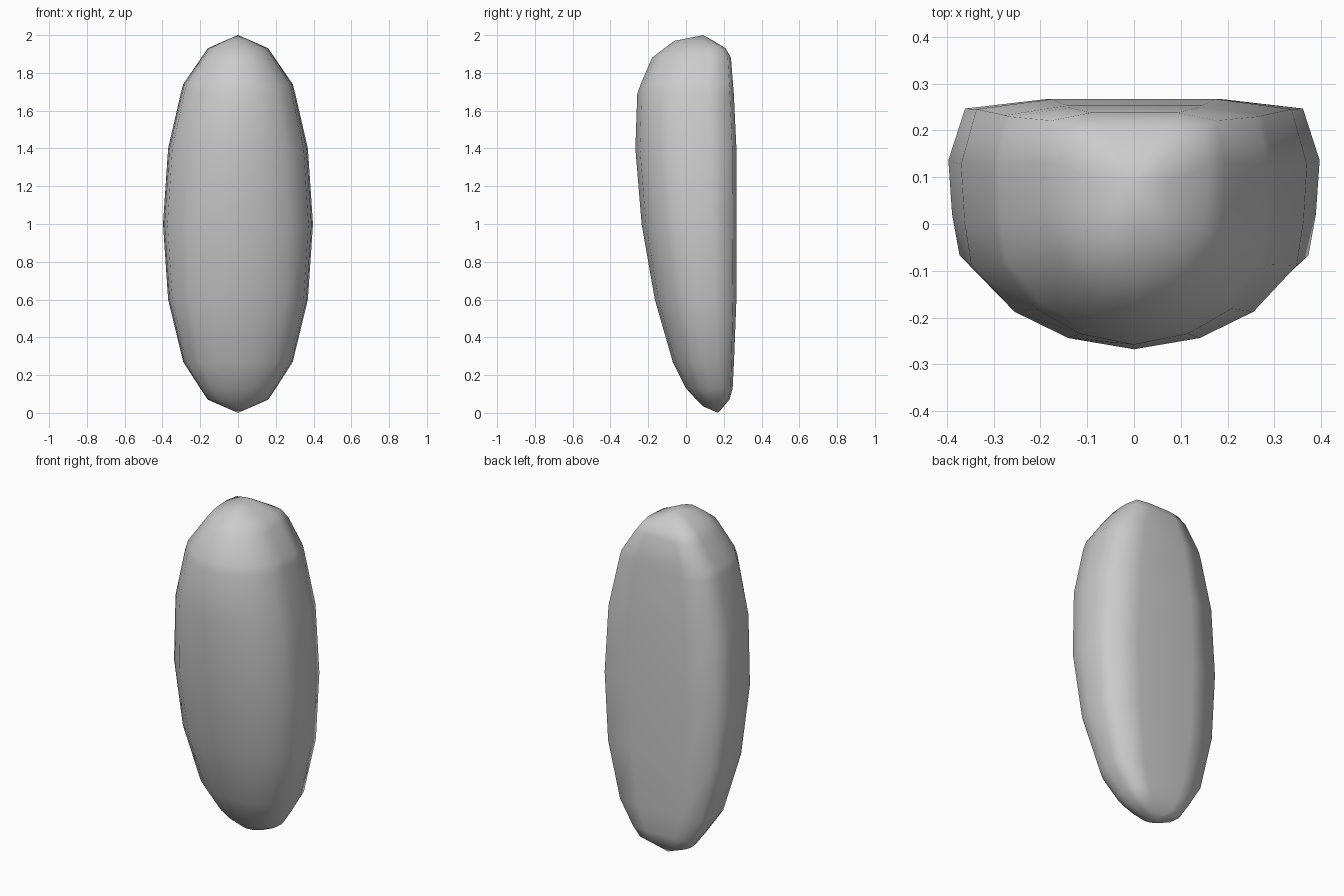
import bpy, bmesh

if "Cube" in bpy.data.objects:
    bpy.data.objects.remove(bpy.data.objects["Cube"])

# Horizontal rings: height, half width, front y, back y
RINGS = [
    (0.035, 0.08, 0.09, 0.200),
    (0.07, 0.16, 0.055, 0.230),
    (0.13, 0.20, 0.00, 0.247),
    (0.27, 0.29, -0.07, 0.254),
    (0.60, 0.37, -0.165, 0.267),
    (1.00, 0.397, -0.235, 0.267),
    (1.40, 0.37, -0.268, 0.267),
    (1.69, 0.303, -0.258, 0.253),
    (1.74, 0.29, -0.240, 0.249),
    (1.88, 0.194, -0.18, 0.238),
    (1.93, 0.16, -0.115, 0.210),
    (1.97, 0.07, -0.06, 0.145),
]

# Half cross-section from front to back: share of half width, share of depth
HALF = [(0, 0), (0.38, 0.045), (0.69, 0.15), (0.94, 0.335),
        (0.98, 0.51), (1.0, 0.74), (0.91, 0.96), (0.475, 1.0)]
SECTION = HALF + [(-x, t) for x, t in reversed(HALF[1:])]


def bridge(bm, lower, upper):
    n = len(lower)
    for i in range(n):
        j = (i + 1) % n
        bm.faces.new((lower[i], lower[j], upper[j], upper[i]))


def cap(bm, ring, tip):
    for i in range(len(ring)):
        bm.faces.new((ring[i], ring[(i + 1) % len(ring)], tip))


# Rounded pod body, full at the top front and tapering to the lower back
bm = bmesh.new()
loops = [[bm.verts.new((x * w, yf + t * (yb - yf), z)) for x, t in SECTION]
         for z, w, yf, yb in RINGS]
for a, b in zip(loops, loops[1:]):
    bridge(bm, a, b)
cap(bm, loops[0], bm.verts.new((0, 0.17, 0.0)))
cap(bm, loops[-1], bm.verts.new((0, 0.09, 2.0)))
bmesh.ops.recalc_face_normals(bm, faces=bm.faces)
mesh = bpy.data.meshes.new("pod_body")
bm.to_mesh(mesh)
bm.free()
pod = bpy.data.objects.new("pod_body", mesh)
bpy.context.collection.objects.link(pod)

# Smooth shading over the low-poly form
for p in mesh.polygons:
    p.use_smooth = True
